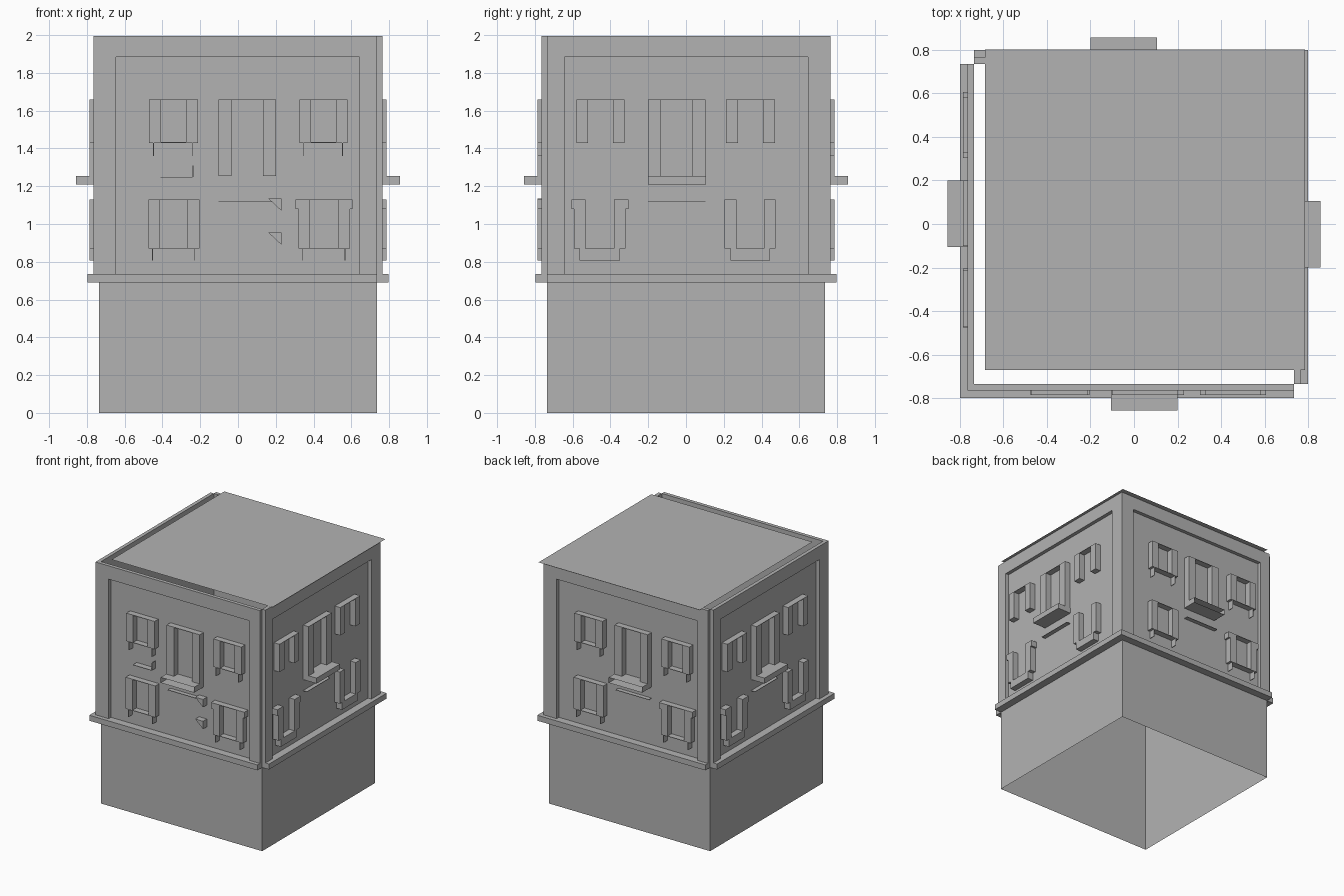
import bpy, bmesh
from mathutils import Matrix, Vector

if "Cube" in bpy.data.objects:
    bpy.data.objects.remove(bpy.data.objects["Cube"], do_unlink=True)

GREY = (0.45, 0.45, 0.45, 1)
stone = bpy.data.materials.new("plain grey stone")
stone.use_nodes = True
stone.diffuse_color = GREY
stone.node_tree.nodes["Principled BSDF"].inputs["Base Color"].default_value = GREY

WALL, TRIM, PROUD, TOP = 0.735, 0.765, 0.785, 1.995
THIN = 0.004

# Each side maps (along, outward, up) to the world; neighbours are mirrored
SIDES = {
    "front": ((1, 0), (0, -1)),
    "right": ((0, -1), (1, 0)),
    "back": ((-1, 0), (0, 1)),
    "left": ((0, 1), (-1, 0)),
}


def finish(name, bm, side=None):
    if side:
        u, d = SIDES[side]
        m = Matrix(((u[0], d[0], 0, 0), (u[1], d[1], 0, 0), (0, 0, 1, 0), (0, 0, 0, 1)))
        bm.transform(m)
        if m.determinant() < 0:
            bmesh.ops.reverse_faces(bm, faces=bm.faces[:])
        name = side + "_" + name
    mesh = bpy.data.meshes.new(name)
    bm.to_mesh(mesh)
    bm.free()
    mesh.materials.append(stone)
    obj = bpy.data.objects.new(name, mesh)
    bpy.context.collection.objects.link(obj)


def block(bm, u0, u1, z0, z1, d0=WALL, d1=PROUD, drop=()):
    """Box given by its limits; faces whose normal is in drop are left out."""
    m = Matrix.Translation(((u0 + u1) / 2, (d0 + d1) / 2, (z0 + z1) / 2))
    m = m @ Matrix.Diagonal((u1 - u0, d1 - d0, z1 - z0, 1))
    verts = bmesh.ops.create_cube(bm, size=1, matrix=m)["verts"]
    faces = {f for v in verts for f in v.link_faces}
    for f in faces:
        f.normal_update()
    gone = [f for f in faces if any(f.normal.dot(Vector(n)) > 0.9 for n in drop)]
    if gone:
        bmesh.ops.delete(bm, geom=gone, context="FACES")


def shelf(bm, u0, u1, z, d1=PROUD):
    block(bm, u0, u1, z - THIN, z, WALL, d1)


def uprights(bm, u0, u1, z0, z1, width=0.062):
    block(bm, u0, u0 + width, z0, z1)
    block(bm, u1 - width, u1, z0, z1)


def sill_ends(bm, u0, u1, z0, z1):
    for u in (u0 + 0.025, u1 - 0.025):
        block(bm, u - THIN, u, z0, z1)


# Hollow body, open at the bottom and top
bm = bmesh.new()
block(bm, -WALL, WALL, 0, TOP, -WALL, WALL, drop=((0, 0, 1), (0, 0, -1)))
finish("body_walls", bm)

# Flat roof sheet, set off towards the back left
bm = bmesh.new()
bmesh.ops.create_grid(bm, x_segments=1, y_segments=1, size=WALL,
                      matrix=Matrix.Translation((0.05, 0.065, 2)))
finish("roof", bm)

UPPER = ((-0.47, -0.212), (0.325, 0.58))
LOWER = ((-0.475, -0.205), (0.32, 0.593))

for side in SIDES:
    full = side in ("right", "left")

    # Raised border around the wall panel
    bm = bmesh.new()
    block(bm, -TRIM, -0.645, 0.735, TOP, WALL, TRIM)
    block(bm, 0.642, WALL, 0.735, TOP, WALL, TRIM)
    block(bm, -0.645, 0.642, 1.885, TOP, WALL, TRIM)
    finish("wall_border", bm, side)

    # Ledge between the storeys
    bm = bmesh.new()
    block(bm, -0.798, WALL, 0.69, 0.735, WALL, 0.798)
    finish("ledge", bm, side)

    # Upper windows
    bm = bmesh.new()
    for u0, u1 in UPPER:
        uprights(bm, u0, u1, 1.43, 1.66)
        shelf(bm, u0, u1, 1.66)
        if not full:
            shelf(bm, u0, u1, 1.434)
            sill_ends(bm, u0, u1, 1.36, 1.43)
    finish("upper_windows", bm, side)

    # Lower windows, the second with eared tops
    bm = bmesh.new()
    for i, (u0, u1) in enumerate(LOWER):
        uprights(bm, u0, u1, 0.87, 1.13)
        if i:
            block(bm, u0 - 0.016, u0, 1.08, 1.13)
            block(bm, u1, u1 + 0.014, 1.08, 1.13)
        if full:
            block(bm, u0 + 0.03, u1 - 0.03, 0.808, 0.87)
        else:
            shelf(bm, u0, u1, 1.13)
            shelf(bm, u0, u1, 0.874)
            sill_ends(bm, u0, u1, 0.808, 0.87)
    finish("lower_windows", bm, side)

    # Balcony door with the lintel below it
    bm = bmesh.new()
    uprights(bm, -0.102, 0.2, 1.255, 1.66, 0.068)
    shelf(bm, -0.102, 0.2, 1.66)
    shelf(bm, -0.102, 0.2, 1.12, 0.77)
    finish("balcony_door", bm, side)

    # Balcony slab, open-fronted on the front and back
    bm = bmesh.new()
    block(bm, -0.105, 0.2, 1.21, 1.255, WALL, 0.857,
          drop=() if full else ((0, 1, 0),))
    finish("balcony", bm, side)

# Stray shelf and wedges on the front
bm = bmesh.new()
shelf(bm, -0.41, -0.24, 1.25)
block(bm, -0.24, -0.236, 1.25, 1.31)
for z in (1.135, 0.955):
    corners = ((0.16, z), (0.23, z), (0.23, z - 0.065))
    face = bm.faces.new([bm.verts.new((u, PROUD, h)) for u, h in corners])
    new = bmesh.ops.extrude_face_region(bm, geom=[face])["geom"]
    bmesh.ops.translate(bm, vec=(0, WALL - PROUD, 0),
                        verts=[g for g in new if isinstance(g, bmesh.types.BMVert)])
bmesh.ops.recalc_face_normals(bm, faces=bm.faces[:])
finish("wall_fragments", bm, "front")
